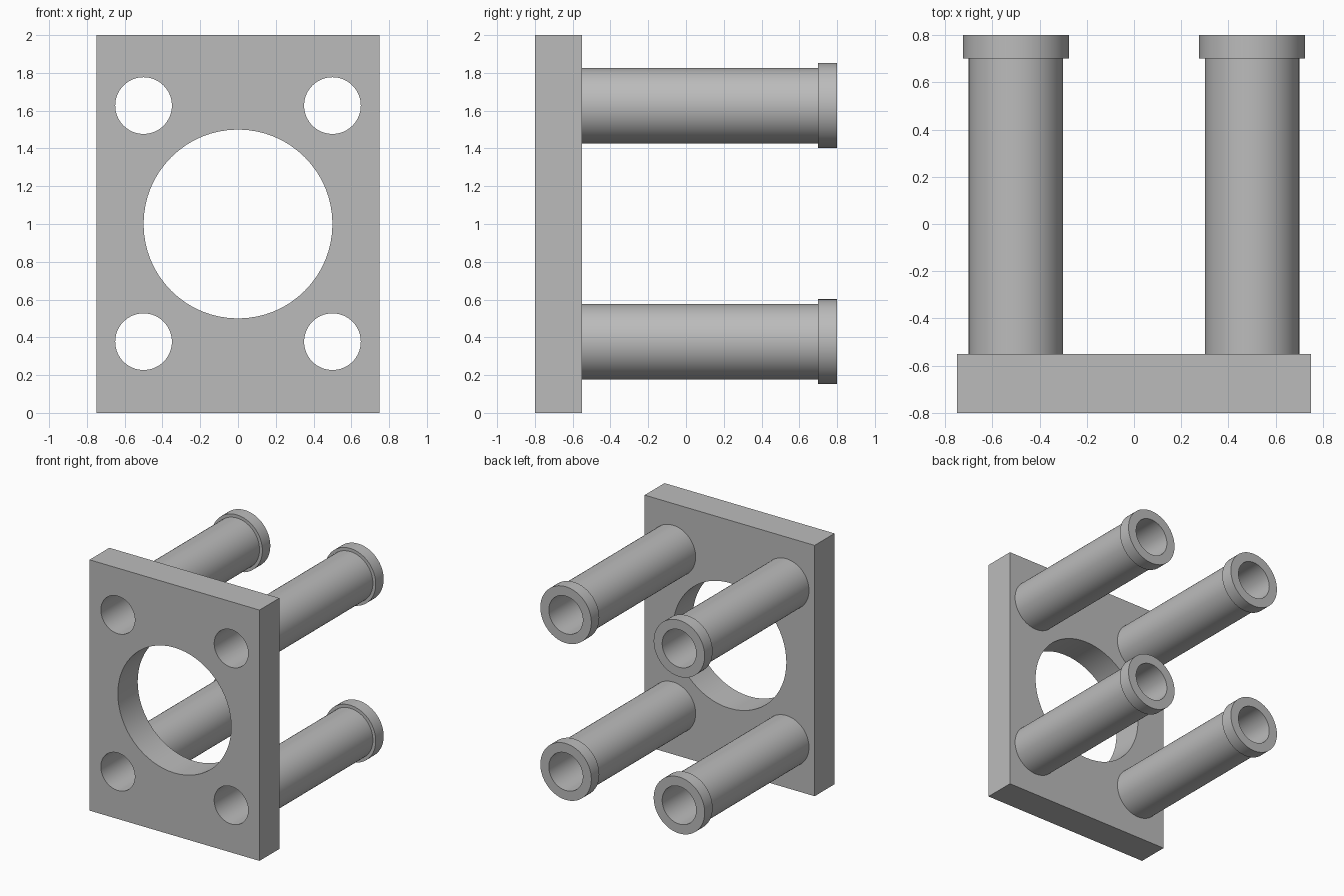
import bpy, bmesh
from math import radians, cos, sin, tau

if "Cube" in bpy.data.objects:
    bpy.data.objects.remove(bpy.data.objects["Cube"], do_unlink=True)

SEGMENTS = 64
PLATE_FRONT, PLATE_BACK, END = -0.8, -0.55, 0.8
BORE, TUBE, COLLAR = 0.15, 0.2, 0.225
COLLAR_START = 0.7

grey = bpy.data.materials.new("plain grey")
grey.use_nodes = True
colour = (0.5, 0.5, 0.5, 1)
grey.diffuse_color = colour
grey.node_tree.nodes["Principled BSDF"].inputs["Base Color"].default_value = colour


def select_only(obj):
    bpy.ops.object.select_all(action="DESELECT")
    obj.select_set(True)
    bpy.context.view_layer.objects.active = obj


def lathe(name, profile, x, z):
    """Revolve a closed (radius, y) profile about an axis along y."""
    bm = bmesh.new()
    rings = []
    for i in range(SEGMENTS):
        a = tau * i / SEGMENTS
        rings.append([bm.verts.new((r * cos(a), y, r * sin(a))) for r, y in profile])
    n = len(profile)
    for i, ring in enumerate(rings):
        following = rings[(i + 1) % SEGMENTS]
        for j in range(n):
            k = (j + 1) % n
            bm.faces.new((ring[j], ring[k], following[k], following[j]))
    bmesh.ops.recalc_face_normals(bm, faces=bm.faces)
    mesh = bpy.data.meshes.new(name)
    bm.to_mesh(mesh)
    bm.free()
    obj = bpy.data.objects.new(name, mesh)
    obj.location = (x, 0, z)
    bpy.context.collection.objects.link(obj)
    mesh.materials.append(grey)
    select_only(obj)
    bpy.ops.object.shade_smooth_by_angle(angle=radians(30))
    return obj


def drill(obj, x, z, radius):
    """Cut a round hole through the plate along y."""
    bpy.ops.mesh.primitive_cylinder_add(
        vertices=SEGMENTS, radius=radius, depth=1,
        location=(x, (PLATE_FRONT + PLATE_BACK) / 2, z), rotation=(radians(90), 0, 0))
    cutter = bpy.context.object
    cutter.hide_render = True
    cut = obj.modifiers.new("hole", "BOOLEAN")
    cut.object = cutter
    cut.solver = "EXACT"
    select_only(obj)
    bpy.ops.object.modifier_apply(modifier=cut.name)
    bpy.data.objects.remove(cutter, do_unlink=True)


# Mounting plate
bpy.ops.mesh.primitive_cube_add(size=1, location=(0, (PLATE_FRONT + PLATE_BACK) / 2, 1))
plate = bpy.context.object
plate.name = "mounting_plate"
plate.scale = (1.5, PLATE_BACK - PLATE_FRONT, 2)
bpy.ops.object.transform_apply(location=False, rotation=False, scale=True)
plate.data.materials.append(grey)
drill(plate, 0, 1, 0.5)

# Four collared tubes, each with its bore continuing through the plate
tube_profile = [(BORE, PLATE_BACK), (TUBE, PLATE_BACK), (TUBE, COLLAR_START),
                (COLLAR, COLLAR_START), (COLLAR, END), (BORE, END)]
for side, x in (("right", -0.5), ("left", 0.5)):
    for level, z in (("lower", 0.377), ("upper", 1.627)):
        drill(plate, x, z, BORE)
        lathe(f"{level}_{side}_tube", tube_profile, x, z)

select_only(plate)
bpy.ops.object.shade_smooth_by_angle(angle=radians(30))
